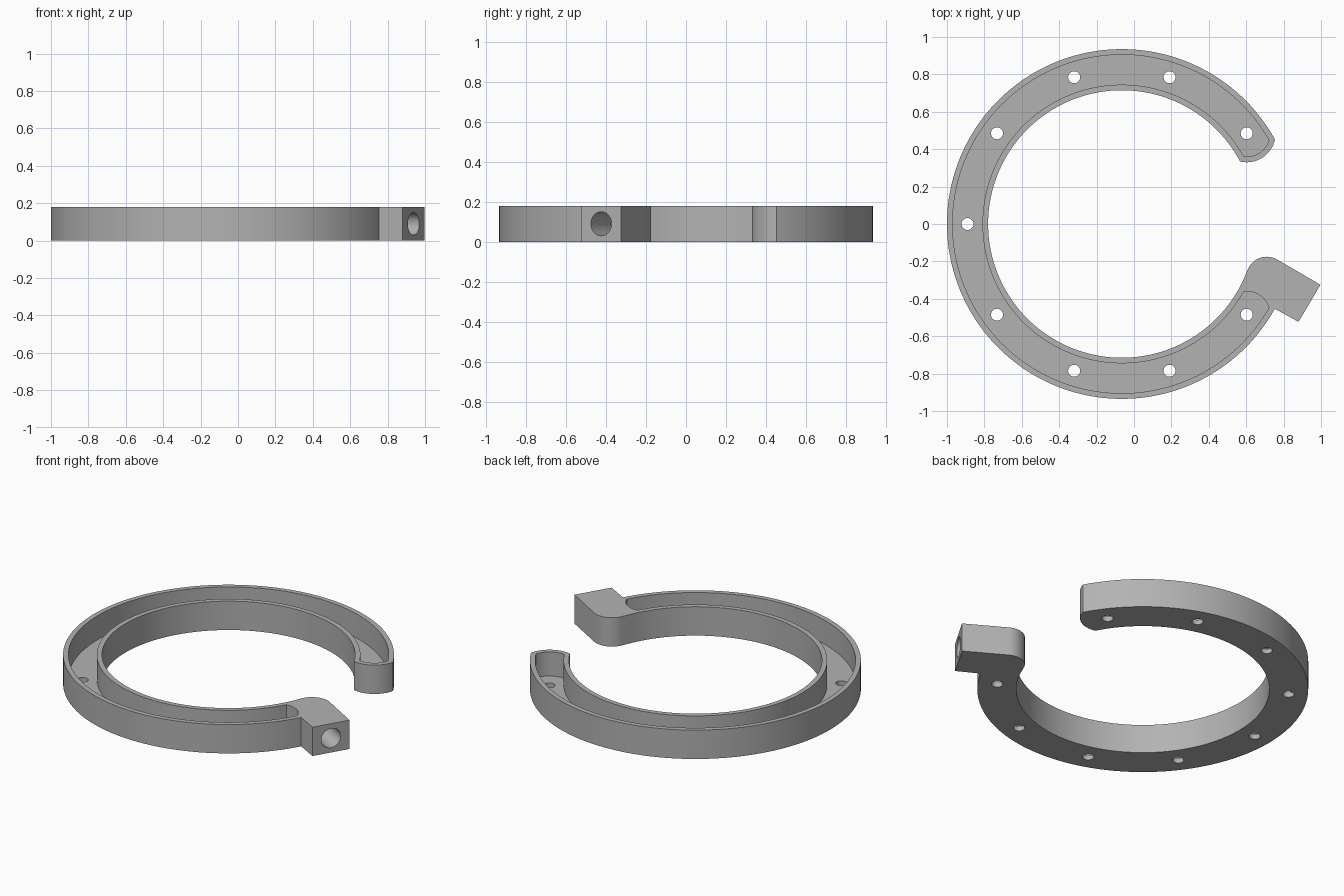
import bpy, bmesh
from math import sin, cos, acos, atan2, degrees, radians
from mathutils import Vector

default = bpy.data.objects.get("Cube")
if default:
    bpy.data.objects.remove(default, do_unlink=True)

CENTRE = Vector((-0.065, 0.0))
HEIGHT, FLOOR = 0.18, 0.03
HOLE_RING = 0.825          # radius on which the floor holes sit
STEP = 36                  # degrees between floor holes

grey = bpy.data.materials.new("plain grey")
grey.use_nodes = True
grey.diffuse_color = (0.45, 0.45, 0.45, 1)
grey.node_tree.nodes["Principled BSDF"].inputs["Base Color"].default_value = grey.diffuse_color


def polar(angle, radius, centre=CENTRE):
    a = radians(angle)
    return centre + Vector((cos(a), sin(a))) * radius


def arc(centre, radius, start, end, count):
    return [polar(start + (end - start) * i / count, radius, centre) for i in range(count + 1)]


def end_angle(radius, cap):
    """Angle where a ring circle meets the rounded cap around the last hole."""
    d = HOLE_RING
    return STEP - degrees(acos((radius**2 + d**2 - cap**2) / (2 * radius * d)))


def cap_arc(inner, outer, cap, side):
    """Rounded end from the inner to the outer ring circle; side is 1 or -1."""
    middle = polar(side * STEP, HOLE_RING)
    a, b = (polar(side * end_angle(r, cap), r) - middle for r in (inner, outer))
    start, end = (degrees(atan2(v.y, v.x)) for v in (a, b))
    return arc(middle, cap, start, end, 20)


def prism(name, outline, low, high):
    bm = bmesh.new()
    face = bm.faces.new([bm.verts.new((p.x, p.y, low)) for p in outline])
    out = bmesh.ops.extrude_face_region(bm, geom=[face])
    top = [v for v in out["geom"] if isinstance(v, bmesh.types.BMVert)]
    bmesh.ops.translate(bm, verts=top, vec=(0, 0, high - low))
    bmesh.ops.remove_doubles(bm, verts=bm.verts, dist=1e-5)
    bmesh.ops.recalc_face_normals(bm, faces=bm.faces)
    mesh = bpy.data.meshes.new(name)
    bm.to_mesh(mesh)
    bm.free()
    obj = bpy.data.objects.new(name, mesh)
    bpy.context.collection.objects.link(obj)
    mesh.materials.append(grey)
    return obj


def rod(name, start, end, radius):
    start, end = Vector(start), Vector(end)
    axis = end - start
    bpy.ops.mesh.primitive_cylinder_add(vertices=40, radius=radius, depth=axis.length,
                                        location=(start + end) / 2)
    obj = bpy.context.object
    obj.name = name
    obj.rotation_euler = axis.to_track_quat("Z", "Y").to_euler()
    obj.data.materials.append(grey)
    return obj


# Open ring with one rounded end and a connector block on the other
inner, outer, cap = 0.715, 0.935, 0.155
outline = arc(CENTRE, outer, end_angle(outer, cap), 331, 150)
outline += [Vector((0.88, -0.523)), Vector((0.997, -0.325))]
outline += arc(Vector((0.71, -0.285)), 0.11, 60, 155, 20)
outline += arc(CENTRE, inner, 335, end_angle(inner, cap), 150)
outline += cap_arc(inner, outer, cap, 1)[1:-1]
body = prism("channel_ring", outline, 0, HEIGHT)

# Channel sunk into the top, rounded at both ends
inner, outer, cap = 0.745, 0.905, 0.125
first, last = end_angle(outer, cap), end_angle(inner, cap)
channel = arc(CENTRE, outer, first, 360 - first, 150)
channel += cap_arc(inner, outer, cap, -1)[::-1][1:-1]
channel += arc(CENTRE, inner, 360 - last, last, 150)
channel += cap_arc(inner, outer, cap, 1)[1:-1]
cutters = [prism("channel_cutter", channel, FLOOR, HEIGHT + 0.1)]

# Small holes through the channel floor
for i in range(1, 10):
    p = polar(i * STEP, HOLE_RING)
    cutters.append(rod("floor_hole_cutter", (p.x, p.y, -0.05), (p.x, p.y, 0.1), 0.032))

# Bore in the block, and the passage joining it to the channel
mid = HEIGHT / 2
cutters.append(rod("bore_cutter", (1.025, -0.474, mid), (0.705, -0.289, mid), 0.06))
cutters.append(rod("passage_cutter", (0.73, -0.30, mid), (0.64, -0.43, mid), 0.045))

for cutter in cutters:
    cutter.hide_render = True
    mod = body.modifiers.new(cutter.name, "BOOLEAN")
    mod.operation = "DIFFERENCE"
    mod.solver = "EXACT"
    mod.object = cutter

# Apply the cuts and discard the cutters
bpy.context.view_layer.update()
graph = bpy.context.evaluated_depsgraph_get()
result = bpy.data.meshes.new_from_object(body.evaluated_get(graph))
body.modifiers.clear()
body.data = result
for cutter in cutters:
    bpy.data.objects.remove(cutter, do_unlink=True)

bpy.ops.object.select_all(action="DESELECT")
body.select_set(True)
bpy.context.view_layer.objects.active = body
bpy.ops.object.shade_smooth_by_angle(angle=radians(30))
